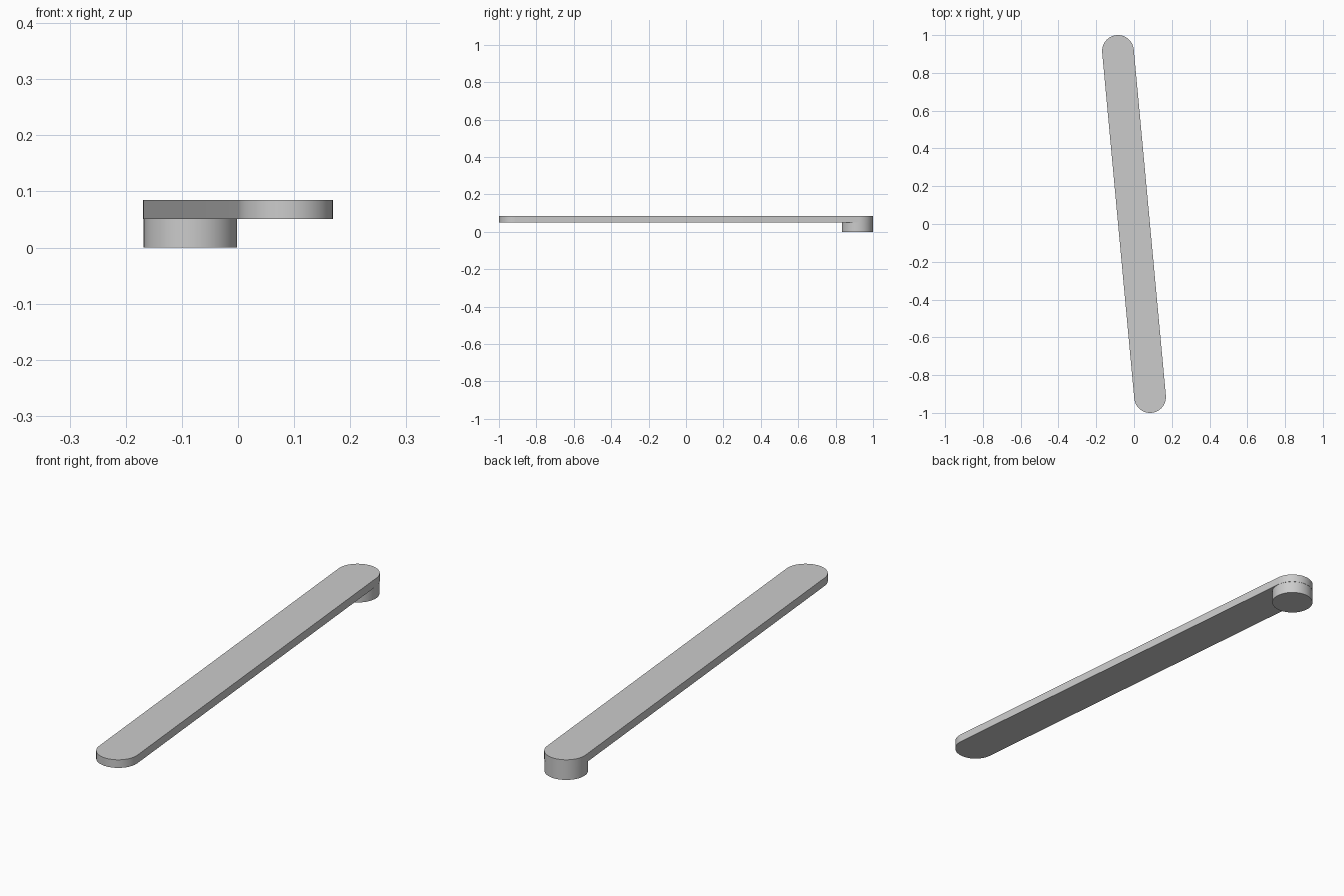
import bpy
import bmesh
from math import pi, cos, sin, atan2, radians
from mathutils import Vector

cube = bpy.data.objects.get("Cube")
if cube:
    bpy.data.objects.remove(cube, do_unlink=True)

RADIUS = 0.084
PIVOT = Vector((-0.085, 0.916))   # centre of the rounded end above the boss
TIP = -PIVOT                      # centre of the free end
BAR_BOTTOM, BAR_TOP = 0.051, 0.085

grey = bpy.data.materials.new("plain grey")
grey.use_nodes = True
colour = (0.6, 0.6, 0.6, 1)
grey.diffuse_color = colour
grey.node_tree.nodes["Principled BSDF"].inputs["Base Color"].default_value = colour


def arc(centre, radius, start, sweep, steps):
    return [centre + radius * Vector((cos(start + sweep * i / steps),
                                      sin(start + sweep * i / steps)))
            for i in range(steps + 1)]


def extrude_outline(name, outline, bottom, top):
    bm = bmesh.new()
    face = bm.faces.new([bm.verts.new((p.x, p.y, bottom)) for p in outline])
    result = bmesh.ops.extrude_face_region(bm, geom=[face], use_keep_orig=True)
    verts = [g for g in result["geom"] if isinstance(g, bmesh.types.BMVert)]
    bmesh.ops.translate(bm, verts=verts, vec=(0, 0, top - bottom))
    bmesh.ops.recalc_face_normals(bm, faces=bm.faces)
    mesh = bpy.data.meshes.new(name)
    bm.to_mesh(mesh)
    bm.free()
    mesh.materials.append(grey)
    obj = bpy.data.objects.new(name, mesh)
    bpy.context.collection.objects.link(obj)
    bpy.ops.object.select_all(action="DESELECT")
    obj.select_set(True)
    bpy.context.view_layer.objects.active = obj
    bpy.ops.object.shade_smooth_by_angle(angle=radians(30))
    return obj


# Long flat bar with two rounded ends
axis = PIVOT - TIP
side = atan2(axis.y, axis.x) - pi / 2
bar = arc(PIVOT, RADIUS, side, pi, 32) + arc(TIP, RADIUS, side + pi, pi, 32)
extrude_outline("bar", bar, BAR_BOTTOM, BAR_TOP)

# Round boss under the back end
boss = arc(PIVOT, RADIUS - 0.001, 0, 2 * pi, 64)[:-1]
extrude_outline("pivot_boss", boss, 0, BAR_BOTTOM)
